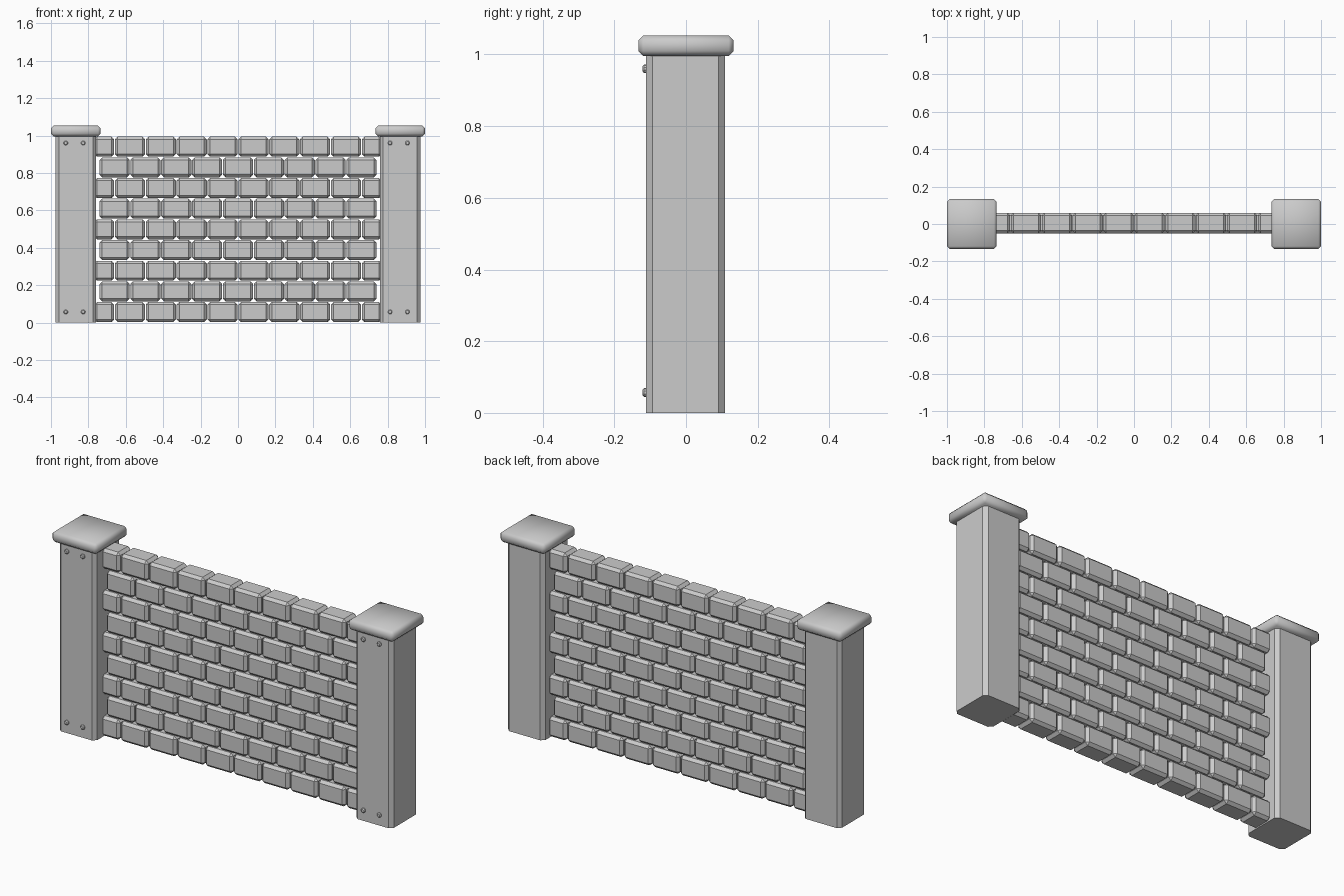
import bpy, bmesh
from math import radians
from mathutils import Matrix, Vector

if "Cube" in bpy.data.objects:
    bpy.data.objects.remove(bpy.data.objects["Cube"])


def finish(bm, name):
    mesh = bpy.data.meshes.new(name)
    bm.to_mesh(mesh)
    bm.free()
    ob = bpy.data.objects.new(name, mesh)
    bpy.context.collection.objects.link(ob)
    return ob


def block(name, lo, hi, chamfer, vertical_only=False):
    """Box between two corners with single-step chamfered edges."""
    lo, hi = Vector(lo), Vector(hi)
    bm = bmesh.new()
    bmesh.ops.create_cube(bm, size=1)
    bmesh.ops.scale(bm, vec=hi - lo, verts=bm.verts)
    bmesh.ops.translate(bm, vec=(lo + hi) / 2, verts=bm.verts)
    edges = [e for e in bm.edges if not vertical_only
             or abs(e.verts[0].co.z - e.verts[1].co.z) > 0.1]
    bmesh.ops.bevel(bm, geom=edges, offset=chamfer, segments=1,
                    profile=0.5, affect='EDGES')
    return finish(bm, name)


def bolt(name, x, z):
    """Small domed bolt head on the front of a post."""
    bm = bmesh.new()
    bmesh.ops.create_cone(bm, cap_ends=True, segments=10, radius1=0.012,
                          radius2=0.012, depth=0.016)
    rim = [e for e in bm.edges if all(v.co.z > 0 for v in e.verts)]
    bmesh.ops.bevel(bm, geom=rim, offset=0.004, segments=1, affect='EDGES')
    bmesh.ops.transform(bm, verts=bm.verts, matrix=Matrix.Translation((x, -0.113, z))
                        @ Matrix.Rotation(radians(90), 4, 'X'))
    return finish(bm, name)


# Posts with caps and front bolts
POST_X, POST_H, CAP_H = 0.867, 0.109, 0.133
for side, cx in (("left", -POST_X), ("right", POST_X)):
    block(f"{side}_post", (cx - POST_H, -0.111, 0), (cx + POST_H, 0.109, 1.0),
          0.018, vertical_only=True)
    cap = block(f"{side}_post_cap", (cx - CAP_H, -CAP_H, 0.996),
                (cx + CAP_H, CAP_H, 1.053), 0.014)
    bpy.ops.object.select_all(action='DESELECT')
    cap.select_set(True)
    bpy.context.view_layer.objects.active = cap
    bpy.ops.object.shade_smooth_by_angle(angle=radians(50))
    for dx in (-0.054, 0.039):
        for z in (0.057, 0.96):
            bolt(f"{side}_bolt", cx + dx, z)

# Brick courses in running bond
PITCH, ROW, GAP, END = 0.165, 0.1105, 0.004, 0.77
for row in range(9):
    z0 = 0.003 + row * ROW
    if row % 2 == 0:
        joints = [-END] + [i * PITCH for i in range(-4, 5)] + [END]
    else:
        joints = [(i - 4.5) * PITCH for i in range(10)]
    for a, b in zip(joints, joints[1:]):
        block(f"brick_row_{row + 1}", (a + GAP / 2, -0.05, z0),
              (b - GAP / 2, 0.06, z0 + ROW - GAP), 0.014)
